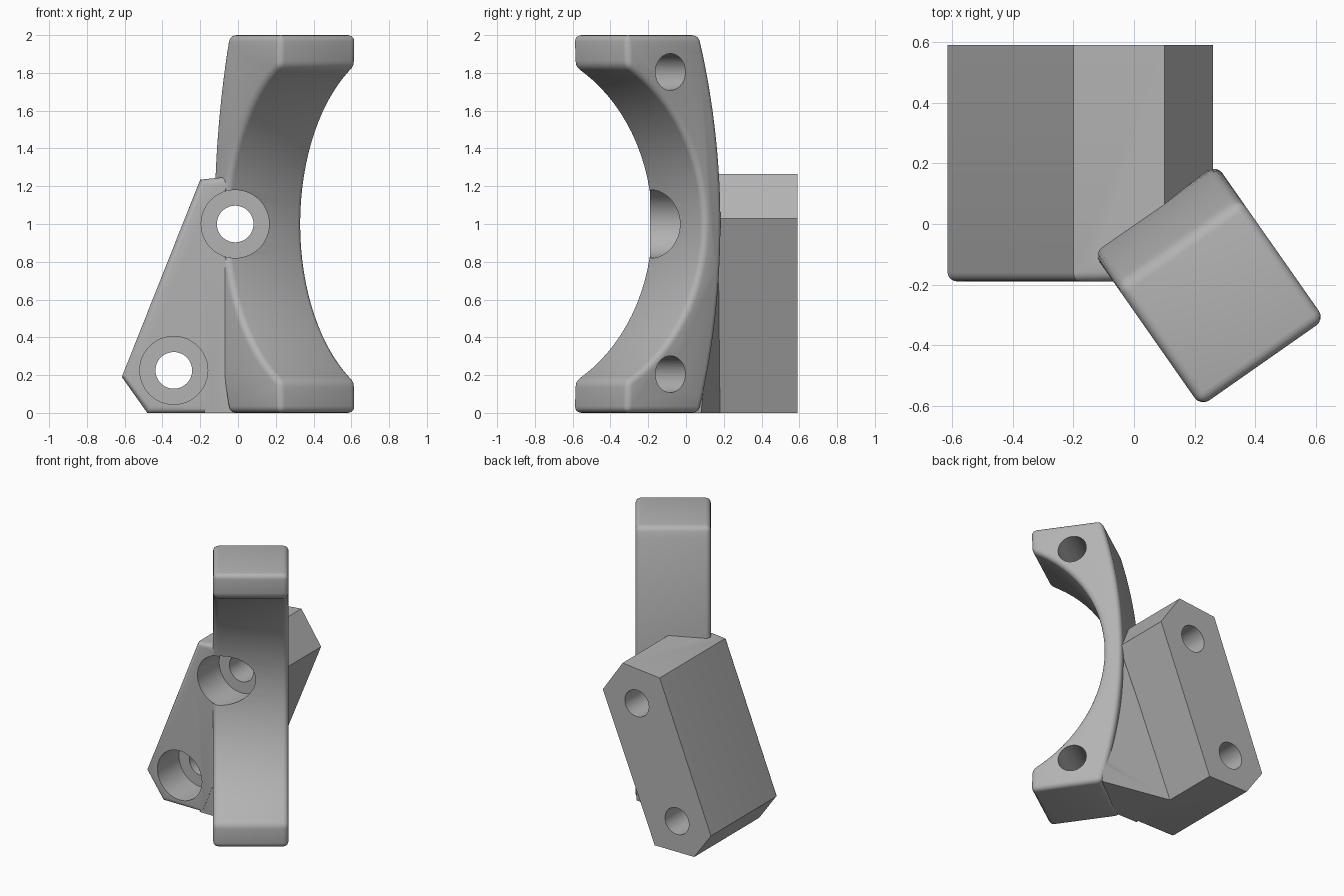
import bpy, bmesh, math
from mathutils import Vector, Matrix

cube = bpy.data.objects.get("Cube")
if cube:
    bpy.data.objects.remove(cube, do_unlink=True)

grey = bpy.data.materials.new("plain_grey")
grey.use_nodes = True
grey.diffuse_color = (0.45, 0.45, 0.45, 1)
grey.node_tree.nodes["Principled BSDF"].inputs["Base Color"].default_value = grey.diffuse_color

# Cradle axes: U points to the open side, V runs across the band
TURN = math.radians(35)
U = Vector((math.sin(TURN), -math.cos(TURN), 0))
V = Vector((math.cos(TURN), math.sin(TURN), 0))
X, Y, Z = Vector((1, 0, 0)), Vector((0, 1, 0)), Vector((0, 0, 1))


def finish(bm, name):
    bmesh.ops.recalc_face_normals(bm, faces=bm.faces[:])
    mesh = bpy.data.meshes.new(name)
    bm.to_mesh(mesh)
    bm.free()
    mesh.materials.append(grey)
    ob = bpy.data.objects.new(name, mesh)
    bpy.context.collection.objects.link(ob)
    return ob


def extrude(name, points, across, along, start, end, round_rule=None, radius=0.035):
    """Extrude an (across, z) outline and round the edges picked by the rule."""
    bm = bmesh.new()
    face = bm.faces.new([bm.verts.new(across * a + Z * z + along * start) for a, z in points])
    moved = bmesh.ops.extrude_face_region(bm, geom=[face])["geom"]
    bmesh.ops.translate(bm, vec=along * (end - start),
                        verts=[g for g in moved if isinstance(g, bmesh.types.BMVert)])
    bmesh.ops.recalc_face_normals(bm, faces=bm.faces[:])
    if round_rule:
        edges = [e for e in bm.edges if e.calc_face_angle(0) > 0.4 and round_rule(e)]
        bmesh.ops.bevel(bm, geom=edges, offset=radius, segments=4, profile=0.5,
                        affect='EDGES', clamp_overlap=False)
    return finish(bm, name)


def cylinder(name, start, end, radius, sides=48):
    axis = end - start
    place = Matrix.Translation((start + end) / 2) @ axis.to_track_quat('Z', 'Y').to_matrix().to_4x4()
    bm = bmesh.new()
    bmesh.ops.create_cone(bm, cap_ends=True, segments=sides, radius1=radius, radius2=radius,
                          depth=axis.length, matrix=place)
    return finish(bm, name)


def combine(target, other, operation):
    mod = target.modifiers.new(operation.lower(), 'BOOLEAN')
    mod.operation, mod.solver, mod.object = operation, 'EXACT', other
    bpy.context.view_layer.objects.active = target
    bpy.ops.object.modifier_apply(modifier=mod.name)
    bpy.data.objects.remove(other, do_unlink=True)


# Half-round cradle with a gently bowed back
BORE, BORE_U, BACK = 0.943, 1.063, 3.6
half = math.asin(0.83 / BORE)
outline = []
for i in range(33):
    a = half - 2 * half * i / 32
    outline.append((BORE_U - BORE * math.cos(a), 1 + BORE * math.sin(a)))
outline += [(0.62, 0)]
bow = math.asin(1 / BACK)
for i in range(25):
    a = -bow + 2 * bow * i / 24
    outline.append((BACK - 0.005 - BACK * math.cos(a), 1 + BACK * math.sin(a)))
outline += [(0.62, 2)]
cradle = extrude("clamp_bracket", outline, U, V, -0.165, 0.335, lambda e: True)


# Leaning six-sided mounting block, rounded around its front
def front_rim(e):
    mid = (e.verts[0].co + e.verts[1].co) / 2
    return mid.y < -0.18 and (mid.x < -0.25 or mid.z > 1.2)


block = extrude("mounting_block",
                [(0.26, 1.03), (0.1, 1.265), (-0.2, 1.235), (-0.615, 0.19), (-0.48, 0), (-0.16, 0)],
                X, Y, -0.19, 0.59, front_rim, 0.03)

# Tapering web that joins the block to the back of the cradle
bm = bmesh.new()
for p in [(-0.18, -0.188, 0), (0, -0.188, 0), (-0.02, -0.188, 0.36), (-0.18, 0.18, 0),
          (-0.16, 0.18, 0), (0.345, 0.08, 0), (0.25, 0.17, 0.98)]:
    bm.verts.new(p)
bmesh.ops.convex_hull(bm, input=bm.verts[:])
web = finish(bm, "web")
combine(block, web, 'UNION')

# Keep the inside of the cradle clear
centre = U * BORE_U + Z
combine(block, cylinder("bore", centre - V * 2, centre + V * 2, BORE + 0.02, 128), 'DIFFERENCE')
combine(cradle, block, 'UNION')

# Counterbored bolt holes through the block
for x, z in [(-0.34, 0.225), (-0.015, 1.0)]:
    at = X * x + Z * z
    combine(cradle, cylinder("bolt_hole", at - Y, at + Y, 0.097), 'DIFFERENCE')
    combine(cradle, cylinder("counterbore", at - Y * 0.8, at + Y * 0.06, 0.18), 'DIFFERENCE')

# Blind holes in the side of the cradle
for z in (0.205, 1.805):
    at = U * 0.335 + Z * z
    combine(cradle, cylinder("blind_hole", at - V * 0.015, at + V * 0.5, 0.097), 'DIFFERENCE')

bpy.ops.object.select_all(action='DESELECT')
cradle.select_set(True)
bpy.context.view_layer.objects.active = cradle
bpy.ops.object.shade_smooth_by_angle(angle=math.radians(30))
